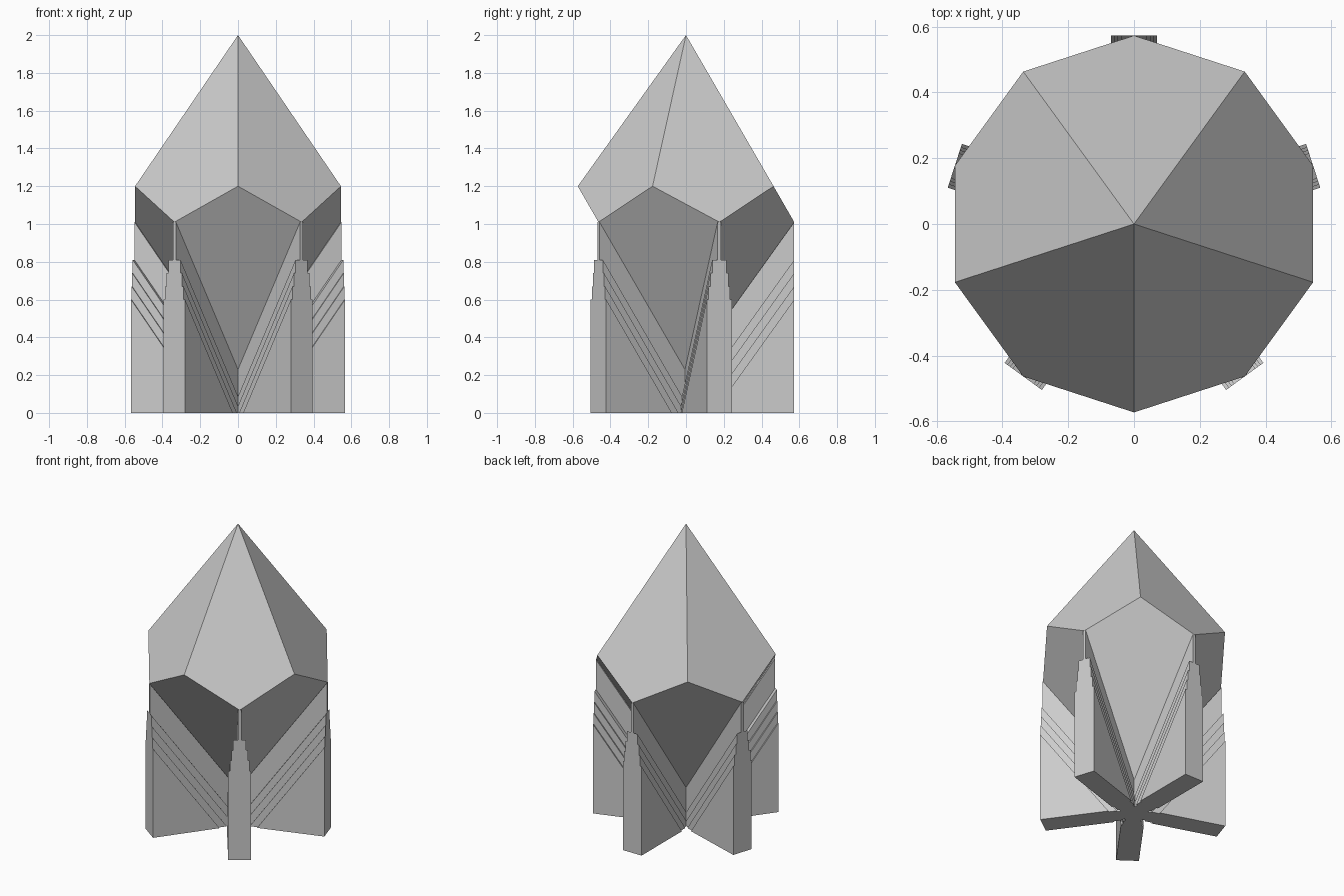
import bpy
import bmesh
from math import cos, sin, pi, radians

cube = bpy.data.objects.get("Cube")
if cube:
    bpy.data.objects.remove(cube, do_unlink=True)

R = 0.573                     # outer radius of body and fins
TOP, HIGH, LOW, BOTTOM = 2.0, 1.2, 1.01, 0.21
SLOPE = (LOW - BOTTOM) / R    # the fins follow the lower ridges of the body

grey = bpy.data.materials.new("plain_grey")
grey.use_nodes = True
colour = (0.6, 0.6, 0.6, 1)
grey.diffuse_color = colour
grey.node_tree.nodes["Principled BSDF"].inputs["Base Color"].default_value = colour


def finish(bm, name):
    """Turn a bmesh into a grey mesh with outward normals."""
    bmesh.ops.recalc_face_normals(bm, faces=bm.faces)
    mesh = bpy.data.meshes.new(name)
    bm.to_mesh(mesh)
    bm.free()
    mesh.materials.append(grey)
    return mesh


def place(mesh, name, angle=0):
    obj = bpy.data.objects.new(name, mesh)
    obj.rotation_euler.z = angle
    bpy.context.collection.objects.link(obj)


# Ten-sided crystal body: kites meeting at a top and a bottom point
bm = bmesh.new()
tip = bm.verts.new((0, 0, TOP))
base = bm.verts.new((0, 0, BOTTOM))
ring = []
for i in range(10):
    a = -pi / 2 + i * pi / 5
    ring.append(bm.verts.new((R * cos(a), R * sin(a), LOW if i % 2 else HIGH)))
for i in range(10):
    pole = base if i % 2 == 0 else tip
    bm.faces.new((pole, ring[i - 1], ring[i], ring[(i + 1) % 10]))
place(finish(bm, "crystal_body"), "crystal_body")


# Stepped fin: sloping bands that get thinner towards the body
def foot(h):
    """Inner end of a sloping line that starts at height h on the rim."""
    r = max(0, R - h / SLOPE)
    return r, max(0, h - SLOPE * (R - r))


bm = bmesh.new()
lower = None
for height, width in ((0.6, 0.14), (0.67, 0.12), (0.74, 0.10), (0.81, 0.08), (LOW, 0.02)):
    outline = [(R, lower or 0), (R, height), foot(height)]
    if lower:
        if foot(height)[1] > 0 and foot(lower)[0] > 0:
            outline.append((0, 0))
        outline.append(foot(lower))
    face = bm.faces.new([bm.verts.new((r, -width / 2, z)) for r, z in outline])
    out = bmesh.ops.extrude_face_region(bm, geom=[face], use_keep_orig=True)
    moved = [v for v in out["geom"] if isinstance(v, bmesh.types.BMVert)]
    bmesh.ops.translate(bm, verts=moved, vec=(0, width, 0))
    lower = height
fin = finish(bm, "stand_fin")

# Five fins, one under each low corner of the body
for k in range(5):
    place(fin, f"stand_fin_{k + 1}", radians(90 + 72 * k))
